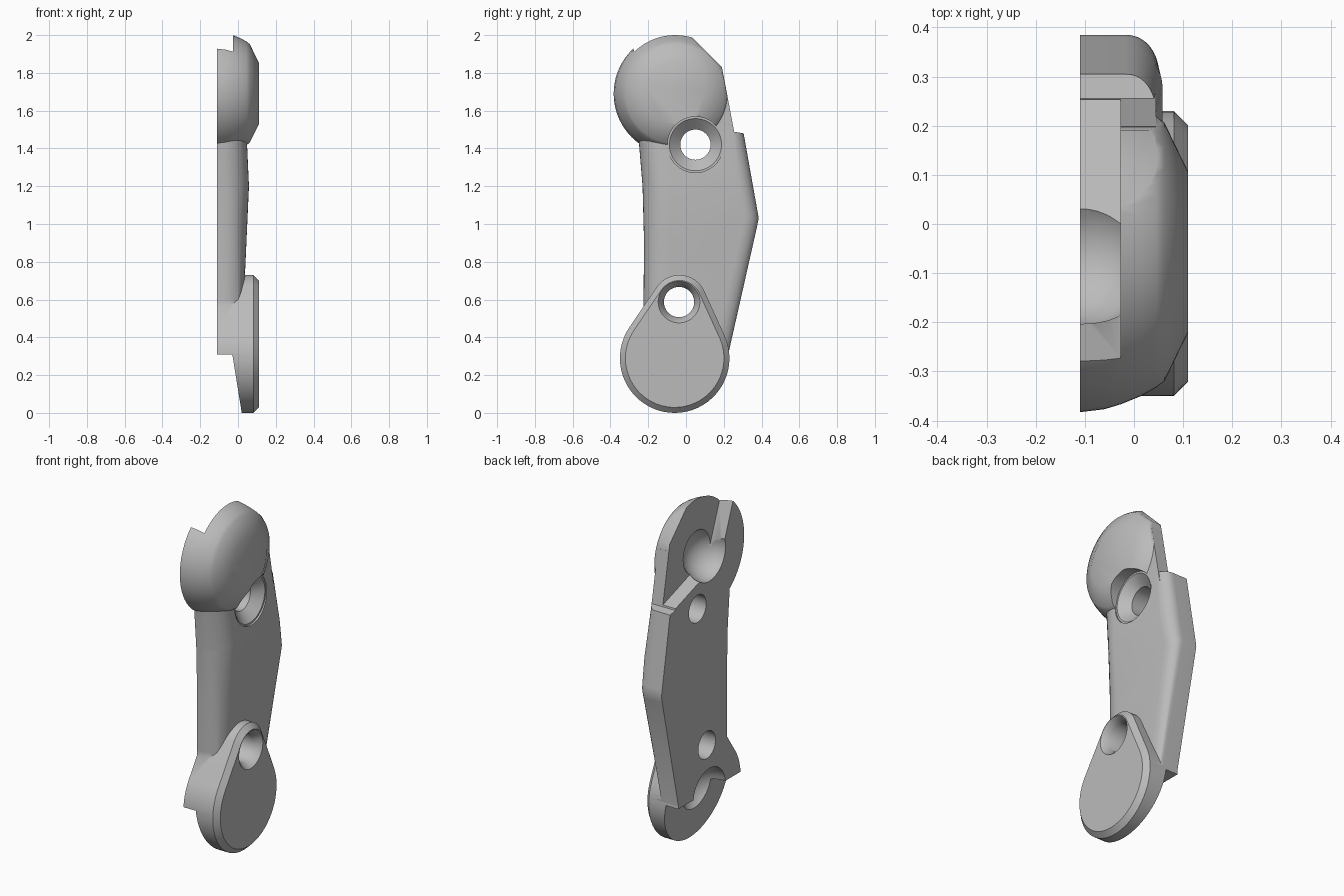
import bpy, bmesh
from math import sin, cos, pi, acos, atan2, hypot, radians

cube = bpy.data.objects.get("Cube")
if cube:
    bpy.data.objects.remove(cube, do_unlink=True)

gray = bpy.data.materials.new("plain_gray")
gray.use_nodes = True
gray.diffuse_color = (0.5, 0.5, 0.5, 1)
gray.node_tree.nodes["Principled BSDF"].inputs["Base Color"].default_value = (0.5, 0.5, 0.5, 1)

BACK, DEEP = -0.11, -0.15      # mounting plane, and overshoot trimmed off later
FLOOR = -0.027                 # depth of the upper recess
FRONT = 0.058                  # thickest point of the arm


def finish(bm, name):
    bmesh.ops.recalc_face_normals(bm, faces=bm.faces)
    mesh = bpy.data.meshes.new(name)
    bm.to_mesh(mesh)
    bm.free()
    mesh.materials.append(gray)
    obj = bpy.data.objects.new(name, mesh)
    bpy.context.collection.objects.link(obj)
    return obj


def prism_mesh(points, lo, hi, place=lambda a, b, d: (d, a, b)):
    """Extrude a 2D outline between two depths."""
    bm = bmesh.new()
    low = [bm.verts.new(place(a, b, lo)) for a, b in points]
    high = [bm.verts.new(place(a, b, hi)) for a, b in points]
    bm.faces.new(low)
    bm.faces.new(high)
    for i in range(len(points)):
        j = (i + 1) % len(points)
        bm.faces.new((low[i], low[j], high[j], high[i]))
    bmesh.ops.recalc_face_normals(bm, faces=bm.faces)
    return bm


def prism(name, points, lo, hi, **kw):
    return finish(prism_mesh(points, lo, hi, **kw), name)


def lathe(name, profile, y, z, n=72):
    """Revolve (x, radius) pairs around an axis along x."""
    bm = bmesh.new()
    rings = [[bm.verts.new((x, y + r * cos(2 * pi * k / n), z + r * sin(2 * pi * k / n)))
              for k in range(n)] for x, r in profile]
    for a, b in zip(rings, rings[1:]):
        for k in range(n):
            m = (k + 1) % n
            bm.faces.new((a[k], a[m], b[m], b[k]))
    bm.faces.new(rings[0])
    bm.faces.new(rings[-1])
    return finish(bm, name)


def ball(name, y, z, r):
    bm = bmesh.new()
    bmesh.ops.create_uvsphere(bm, u_segments=48, v_segments=24, radius=r)
    bmesh.ops.translate(bm, verts=bm.verts, vec=(BACK, y, z))
    return finish(bm, name)


def combine(obj, other, operation):
    mod = obj.modifiers.new(operation.lower(), 'BOOLEAN')
    mod.operation, mod.solver, mod.object = operation, 'EXACT', other
    bpy.context.view_layer.objects.active = obj
    bpy.ops.object.modifier_apply(modifier=mod.name)
    bpy.data.objects.remove(other, do_unlink=True)


# Arm: plate with rounded long edges, wider rounding at the front
arm_outline = [(-0.225, 0.25), (-0.225, 0.6), (-0.222, 0.9), (-0.23, 1.2), (-0.25, 1.44),
               (-0.257, 1.5), (0.2, 1.497), (0.305, 1.48), (0.379, 1.065),
               (0.385, 1.03), (0.377, 0.99), (0.21, 0.25)]
bm = prism_mesh(arm_outline, DEEP, FRONT)
for side, radius in ((-1, 0.135), (1, 0.075)):
    rims = [e for e in bm.edges
            if all(v.co.x > FRONT - 0.001 and v.co.y * side > 0.2 for v in e.verts)
            and abs(e.verts[0].co.z - e.verts[1].co.z) > 0.02]
    bmesh.ops.bevel(bm, geom=rims, offset=radius, segments=10, profile=0.5,
                    affect='EDGES', clamp_overlap=False)
# Bow the outer face slightly, thickest at mid height
bmesh.ops.bisect_plane(bm, geom=bm.verts[:] + bm.edges[:] + bm.faces[:],
                       plane_co=(0, 0, 1.2), plane_no=(0, 0, 1))
for v in bm.verts:
    v.co.x -= 0.045 * abs(v.co.z - 1.2) * max(v.co.x, 0) / FRONT
bracket = finish(bm, "bracket")

# Domed upper head, trimmed by straight facets
head = lathe("head", [(DEEP, 0.33), (BACK, 0.326), (-0.06, 0.32), (FLOOR, 0.31),
                      (0.015, 0.293), (0.045, 0.276), (0.062, 0.263), (0.11, 0.164)],
             -0.057, 1.69)
trim = prism("head_trim", [(-0.5, 1.42), (0.268, 1.42), (0.19, 1.83), (0.03, 1.99),
                           (0.03, 2.1), (-0.5, 2.1)], -0.3, 0.3)
combine(head, trim, 'INTERSECT')
combine(bracket, head, 'UNION')

# Neck filling the corner between head and arm
neck = prism("neck", [(0, 1.43), (0.266, 1.43), (0.198, 1.79), (0, 1.79)], DEEP + 0.01, 0.045)
combine(bracket, neck, 'UNION')


# Teardrop foot: tangent outline around a large and a small circle
def teardrop(big, small, n=40):
    (y1, z1, r1), (y2, z2, r2) = big, small
    axis = atan2(z2 - z1, y2 - y1)
    half = acos((r1 - r2) / hypot(y2 - y1, z2 - z1))
    points = []
    for y, z, r, start, end in ((y2, z2, r2, axis - half, axis + half),
                                (y1, z1, r1, axis + half, axis - half + 2 * pi)):
        for k in range(n + 1):
            t = start + (end - start) * k / n
            points.append((y + r * cos(t), z + r * sin(t)))
    return points


bm = prism_mesh(teardrop((-0.06, 0.29, 0.29), (-0.035, 0.585, 0.145)), DEEP - 0.01, 0.11)
face_edges = [e for e in bm.edges if all(v.co.x > 0.1 for v in e.verts)]
bmesh.ops.bevel(bm, geom=face_edges, offset=0.029, segments=1, affect='EDGES',
                clamp_overlap=False)
combine(bracket, finish(bm, "foot"), 'UNION')

# Cut the mounting plane, the upper recess and the slanted foot underside
cutters = [
    prism("back_slab", [(-1, -1), (1, -1), (1, 3), (-1, 3)], -0.4, BACK),
    prism("upper_recess", [(0.5, 1.414), (0.305, 1.481), (-0.165, 1.635), (-0.28, 1.93),
                           (-0.34, 2.1), (0.5, 2.1)], -0.5, FLOOR),
    prism("foot_relief", [(-0.45, 0.31), (-0.03, 0.31), (0.023, -0.02), (-0.45, -0.02)],
          -0.6, 0.6, place=lambda a, b, d: (a, d, b)),
    # Ball sockets
    ball("upper_socket", -0.06, 1.69, 0.15),
    ball("lower_socket", -0.06, 0.29, 0.15),
    # Countersunk screw holes
    lathe("upper_hole", [(-0.3, 0.08), (-0.01, 0.08), (0.043, 0.138), (0.043, 0.148),
                         (0.3, 0.148)], 0.05, 1.42),
    lathe("lower_hole", [(-0.3, 0.08), (0.07, 0.08), (0.111, 0.111), (0.3, 0.112)],
          -0.037, 0.587),
]
for cutter in cutters:
    combine(bracket, cutter, 'DIFFERENCE')

# Smooth curved faces, keep crisp edges
bpy.ops.object.select_all(action='DESELECT')
bracket.select_set(True)
bpy.context.view_layer.objects.active = bracket
bpy.ops.object.shade_smooth_by_angle(angle=radians(40))
